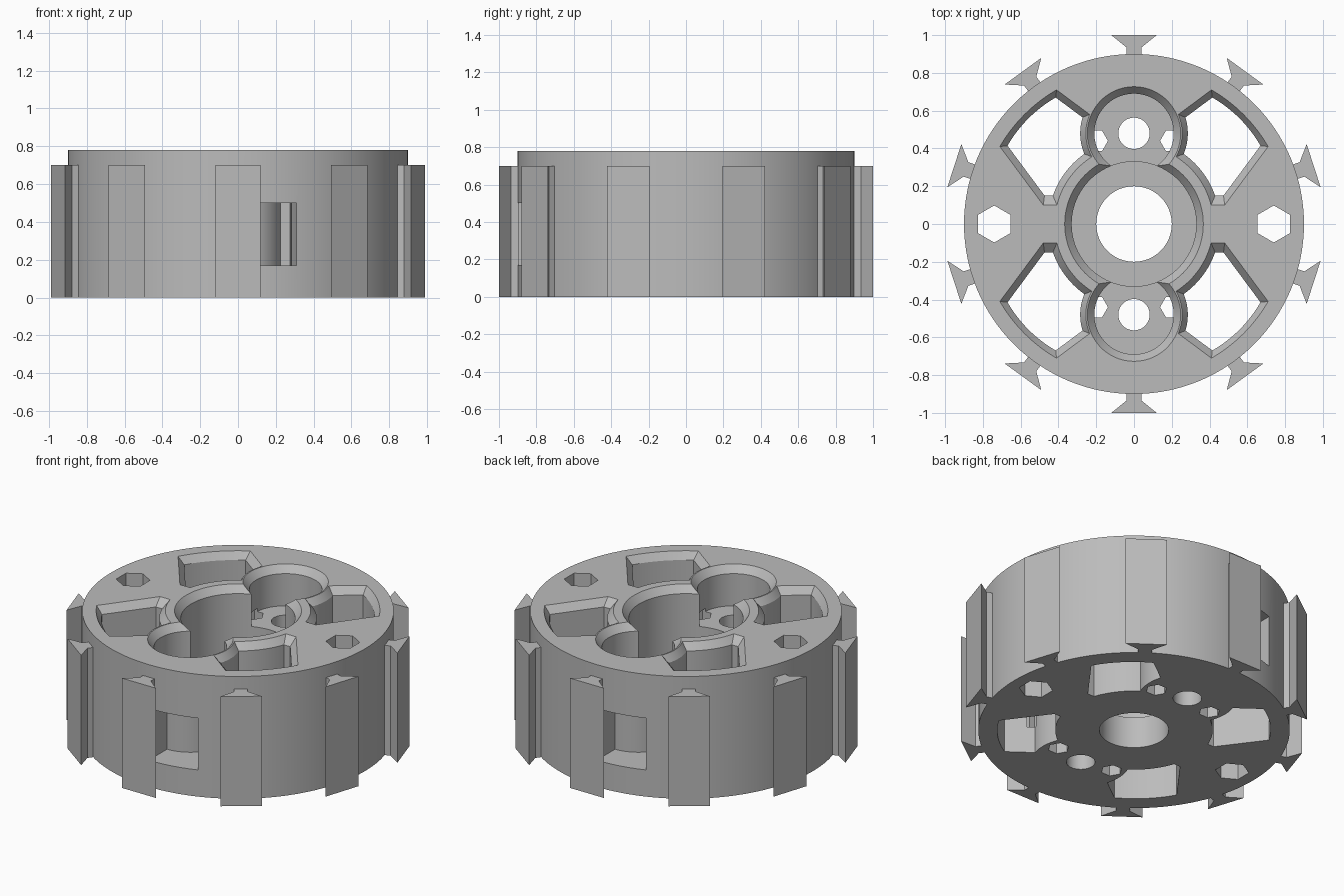
import bpy, bmesh
from math import sin, cos, pi, radians, atan2
from mathutils import Matrix, Vector

cube = bpy.data.objects.get("Cube")
if cube:
    bpy.data.objects.remove(cube, do_unlink=True)

H = 0.78          # body height
POCKET_Y = 0.48   # side pocket distance from the axis
CH = 0.045        # chamfer depth
LOW, HIGH = -0.1, 0.9

grey = bpy.data.materials.new("light grey")
grey.use_nodes = True
grey.diffuse_color = (0.5, 0.5, 0.5, 1)
grey.node_tree.nodes["Principled BSDF"].inputs["Base Color"].default_value = (0.5, 0.5, 0.5, 1)


def circle(r, x=0, y=0, n=96, phase=0):
    return [(x + r * cos(phase + 2 * pi * i / n), y + r * sin(phase + 2 * pi * i / n))
            for i in range(n)]


def loft(name, sections):
    """Closed solid through stacked outlines, each given as (points, z)."""
    bm = bmesh.new()
    rings = [[bm.verts.new((x, y, z)) for x, y in pts] for pts, z in sections]
    bm.faces.new(rings[0][::-1])
    bm.faces.new(rings[-1])
    for low, up in zip(rings, rings[1:]):
        for i in range(len(low)):
            j = (i + 1) % len(low)
            bm.faces.new((low[i], low[j], up[j], up[i]))
    bmesh.ops.recalc_face_normals(bm, faces=bm.faces)
    me = bpy.data.meshes.new(name)
    bm.to_mesh(me)
    bm.free()
    me.materials.append(grey)
    ob = bpy.data.objects.new(name, me)
    bpy.context.collection.objects.link(ob)
    return ob


def cut(target, cutter):
    mod = target.modifiers.new("cut", "BOOLEAN")
    mod.operation = "DIFFERENCE"
    mod.solver = "EXACT"
    mod.object = cutter
    cutter.hide_render = True
    bpy.context.view_layer.update()
    me = bpy.data.meshes.new_from_object(
        target.evaluated_get(bpy.context.evaluated_depsgraph_get()))
    target.modifiers.clear()
    target.data = me
    bpy.data.objects.remove(cutter, do_unlink=True)


def drill(target, pts, bottom=LOW, top=HIGH):
    cut(target, loft("cutter", [(pts, bottom), (pts, top)]))


def pocket(target, r, rim, floor, y=0):
    """Round pocket with a chamfered mouth."""
    slope = (rim - r) / CH
    cut(target, loft("cutter", [(circle(r, 0, y), floor), (circle(r, 0, y), H - CH),
                                (circle(rim + slope * 0.02, 0, y), H + 0.02)]))


def boss(r_top, r_low, y):
    slope = (r_low - r_top) / CH
    return loft("boss", [(circle(r_low, 0, y), LOW - 0.1), (circle(r_low, 0, y), H - CH),
                         (circle(r_top - slope * 0.2, 0, y), H + 0.2)])


# Wheel body
body = loft("wheel_body", [(circle(0.9, n=128), 0), (circle(0.9, n=128), H)])

# Four chamfered windows, leaving round bosses around the pockets
a0 = atan2(0.41, 0.71)
arc = [(0.82 * cos(a), 0.82 * sin(a))
       for a in [a0 + (pi / 2 - 2 * a0) * i / 16 for i in range(17)]]
outline = [(0.1, 0.1), (0.48, 0.1)] + arc + [(0.1, 0.48)]


def scaled(s):
    return [(0.44 + (x - 0.44) * s, 0.44 + (y - 0.44) * s) for x, y in outline]


for sx in (1, -1):
    for sy in (1, -1):
        window = loft("window", [
            ([(x * sx, y * sy) for x, y in scaled(s)], z)
            for s, z in ((0.85, LOW), (0.85, H - CH), (1, H), (1.03, H + 0.01))])
        cut(window, boss(0.42, 0.455, 0))
        cut(window, boss(0.255, 0.285, POCKET_Y * sy))
        cut(body, window)

# Central bore and the three overlapping pockets
pocket(body, 0.33, 0.367, 0.2)
drill(body, circle(0.2))
for s in (1, -1):
    y = POCKET_Y * s
    pocket(body, 0.21, 0.247, 0.53, y)
    drill(body, circle(0.083, 0, y, 48))
    # Hexagonal openings beside each pin hole
    for sx in (1, -1):
        drill(body, circle(0.062, 0.2 * sx, 0.44 * s, 6), LOW, 0.55)
    # Through bolt hexagons
    drill(body, circle(0.098, 0.74 * s, 0, 6, pi / 2))
    # Side slot wrapping the pocket column
    slot_pts = [(-0.31 * s, 0.55 * s), (0, 0.55 * s), (0, s), (-0.31 * s, s)]
    slot = loft("slot", [(slot_pts, 0.17), (slot_pts, 0.5)])
    column = loft("column", [(circle(0.235, 0, y), 0), (circle(0.235, 0, y), 0.6)])
    cut(slot, column)
    cut(body, slot)

# Ten dovetail teeth around the rim
half = [(0.12, 1.0), (0.04, 0.935), (0.04, 0.893)]
tooth = half + [(-x, y) for x, y in reversed(half)]
parts = [body]
for i in range(10):
    t = loft("dovetail_tooth_%d" % (i + 1), [(tooth, 0), (tooth, 0.7)])
    t.data.transform(Matrix.Rotation(radians(36 * i), 4, "Z"))
    parts.append(t)

# Smooth round walls, keep edges crisp
bpy.ops.object.select_all(action="DESELECT")
for ob in parts:
    ob.select_set(True)
bpy.context.view_layer.objects.active = body
bpy.ops.object.shade_smooth_by_angle(angle=radians(25))
